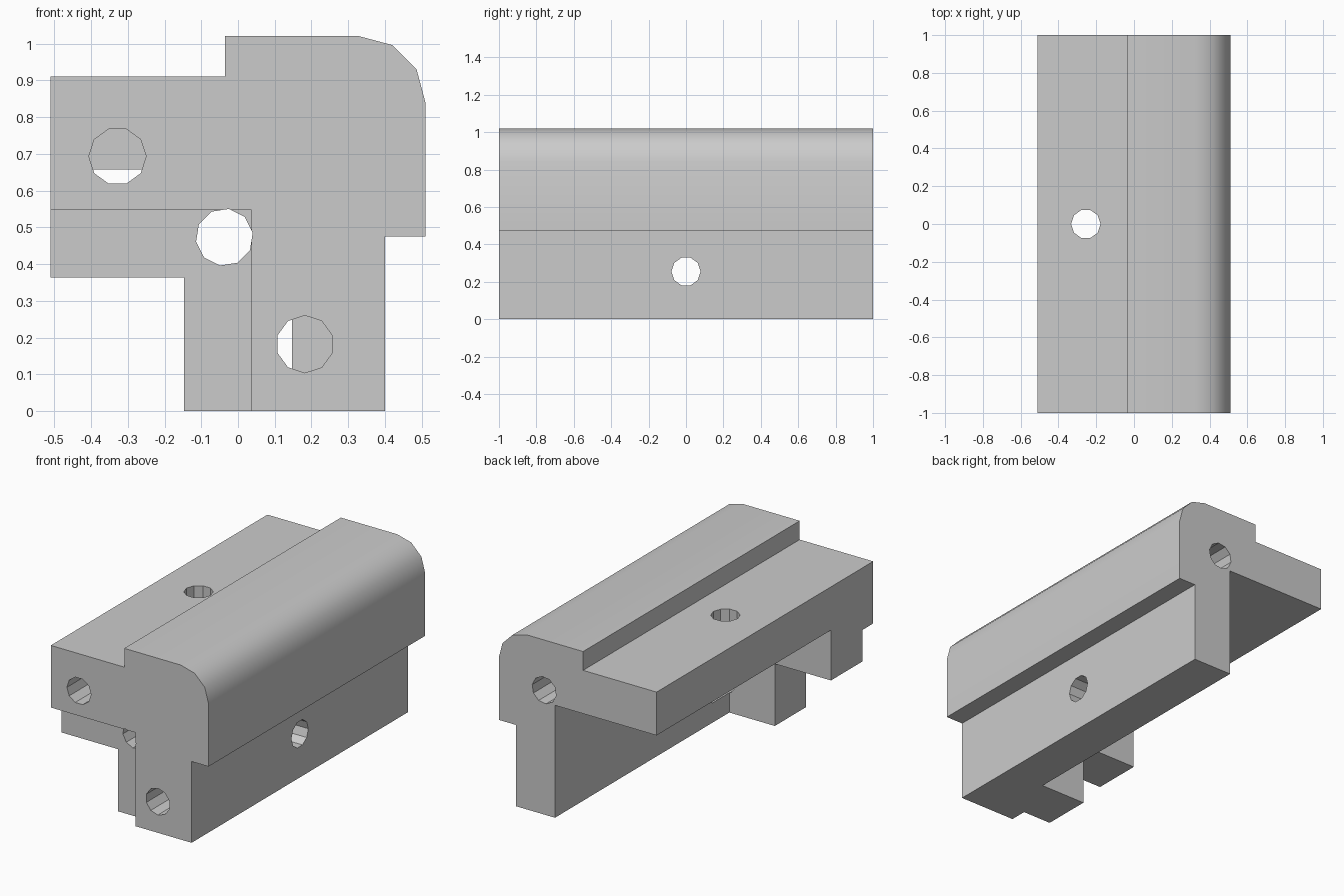
import bpy
import bmesh
import math
from mathutils import Matrix, Vector

if "Cube" in bpy.data.objects:
    bpy.data.objects.remove(bpy.data.objects["Cube"], do_unlink=True)

grey = bpy.data.materials.new("plain grey")
grey.use_nodes = True
colour = (0.6, 0.6, 0.6, 1)
grey.diffuse_color = colour
grey.node_tree.nodes["Principled BSDF"].inputs["Base Color"].default_value = colour


def prism(name, outline, y0, y1):
    """Extrude an x-z outline from y0 to y1."""
    bm = bmesh.new()
    face = bm.faces.new([bm.verts.new((x, y0, z)) for x, z in outline])
    grown = bmesh.ops.extrude_face_region(bm, geom=[face])
    moved = [v for v in grown["geom"] if isinstance(v, bmesh.types.BMVert)]
    bmesh.ops.translate(bm, verts=moved, vec=(0, y1 - y0, 0))
    bmesh.ops.recalc_face_normals(bm, faces=bm.faces)
    mesh = bpy.data.meshes.new(name)
    bm.to_mesh(mesh)
    bm.free()
    mesh.materials.append(grey)
    obj = bpy.data.objects.new(name, mesh)
    bpy.context.collection.objects.link(obj)
    return obj


def box(x0, x1, z0, z1):
    return [(x0, z0), (x1, z0), (x1, z1), (x0, z1)]


def decagon(x, z, turn=0):
    angles = [math.radians(turn + 36 * i) for i in range(10)]
    return [(x + 0.078 * math.cos(a), z + 0.078 * math.sin(a)) for a in angles]


# Rail body: symmetric about its diagonal, with a rounded outer corner
RIM, STEP, INNER, ROUND = 0.51, 0.4, -0.147, 0.18
half = [(RIM, 0.475), (STEP, 0.475), (STEP, 0), (INNER, 0)]
mirrored = [(z - RIM, x + RIM) for x, z in half]
centre = (RIM - ROUND, 2 * RIM - ROUND)
arc = [(centre[0] + ROUND * math.cos(math.radians(a)),
        centre[1] + ROUND * math.sin(math.radians(a))) for a in (90, 60, 30, 0)]
outline = half + [(INNER, INNER + RIM)] + mirrored[::-1] + arc
body = prism("corner_rail", outline, -1, 1)

# Inner recesses leave one thick block near the front
cutters = [
    prism("rear_recess", box(-1, 0.147, -1, 0.657), -0.61, 2),
    prism("front_recess", box(-1, 0.037, -1, 0.547), -2, -0.9),
]

# Lengthwise holes
for name, x, z, turn, y0, y1 in (
        ("arm_hole", -0.328, 0.693, 0, -1.2, -0.45),
        ("leg_hole", 0.182, 0.182, 90, -1.2, -0.45),
        ("block_hole", -0.037, 0.473, 45, -1.2, -0.4),
        ("rear_hole", 0.217, 0.727, 45, 0.45, 1.2)):
    cutters.append(prism(name, decagon(x, z, turn), y0, y1))

# Cross holes through the leg and the arm
for name, axis, place in (("leg_cross_hole", "Z", (0, 0, 0.255)),
                          ("arm_cross_hole", "X", (-0.255, 0, 0))):
    hole = prism(name, decagon(0, 0), -2, 2)
    hole.data.transform(Matrix.Translation(Vector(place))
                        @ Matrix.Rotation(math.pi / 2, 4, axis))
    cutters.append(hole)

# Carve the body and discard the cutters
bpy.context.view_layer.objects.active = body
for cutter in cutters:
    cutter.hide_render = True
    mod = body.modifiers.new(cutter.name, "BOOLEAN")
    mod.operation = "DIFFERENCE"
    mod.solver = "EXACT"
    mod.object = cutter
    bpy.ops.object.modifier_apply(modifier=mod.name)
    bpy.data.objects.remove(cutter, do_unlink=True)

# Smooth the rounded corner only
bpy.ops.object.select_all(action="DESELECT")
body.select_set(True)
bpy.ops.object.shade_smooth_by_angle(angle=math.radians(33))
